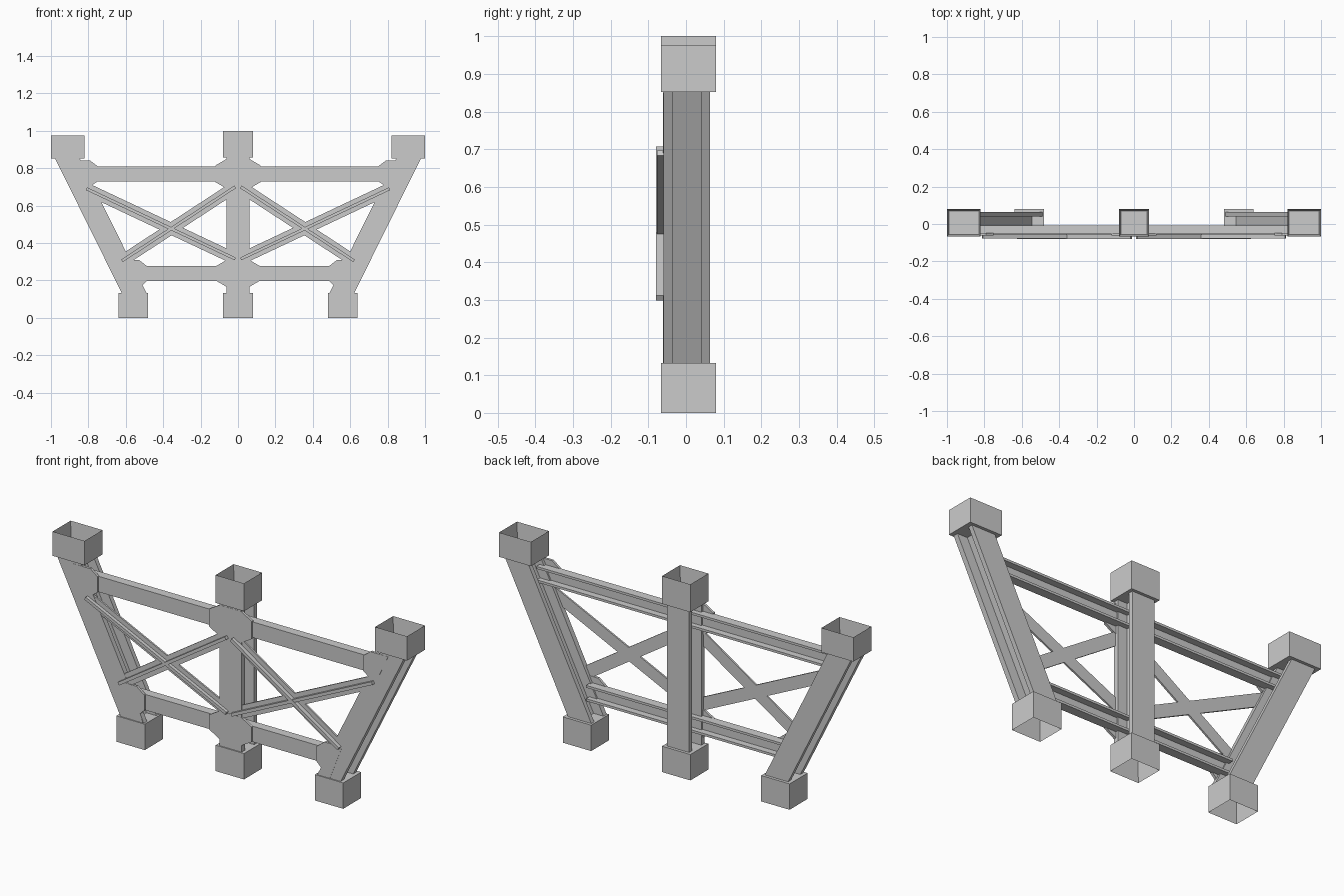
import bpy, bmesh, math
from mathutils import Vector

if "Cube" in bpy.data.objects:
    bpy.data.objects.remove(bpy.data.objects["Cube"])


def prism(name, pts, sweep):
    """Closed outline of 3D points swept along a vector."""
    bm = bmesh.new()
    face = bm.faces.new([bm.verts.new(p) for p in pts])
    out = bmesh.ops.extrude_face_region(bm, geom=[face])
    new = [g for g in out["geom"] if isinstance(g, bmesh.types.BMVert)]
    bmesh.ops.translate(bm, vec=Vector(sweep), verts=new)
    bmesh.ops.recalc_face_normals(bm, faces=bm.faces[:])
    mesh = bpy.data.meshes.new(name)
    bm.to_mesh(mesh)
    bm.free()
    ob = bpy.data.objects.new(name, mesh)
    bpy.context.collection.objects.link(ob)
    return ob


def plate(name, outline, y0, y1):
    return prism(name, [(x, y0, z) for x, z in outline], (0, y1 - y0, 0))


def post(name, width, low, high):
    """I-section post from low (x, z) to high (x, z), ends cut level."""
    w, t = width / 2, 0.01
    half = [(w, -0.06), (w, -0.034), (t, -0.034), (t, 0.041), (w, 0.041), (w, 0.064)]
    section = half + [(-x, y) for x, y in reversed(half)]
    return prism(name, [(low[0] + x, y, low[1]) for x, y in section],
                 (high[0] - low[0], 0, high[1] - low[1]))


def cup(name, x0, x1, z0, z1, open_top):
    """Square socket, open at one end, with thin walls inside its outline."""
    bm = bmesh.new()
    bmesh.ops.create_cube(bm, size=1)
    for v in bm.verts:
        v.co = ((x0 + x1) / 2 + v.co.x * (x1 - x0), 0.0065 + v.co.y * 0.145,
                (z0 + z1) / 2 + v.co.z * (z1 - z0))
    bm.normal_update()
    sign = 1 if open_top else -1
    mouth = [f for f in bm.faces if f.normal.z * sign > 0.9]
    bmesh.ops.inset_region(bm, faces=mouth, thickness=0.01, use_even_offset=True)
    bmesh.ops.translate(bm, vec=(0, 0, -sign * (z1 - z0 - 0.01)), verts=mouth[0].verts)
    mesh = bpy.data.meshes.new(name)
    bm.to_mesh(mesh)
    bm.free()
    ob = bpy.data.objects.new(name, mesh)
    bpy.context.collection.objects.link(ob)
    return ob


def strip(name, a, b, width, y0, y1):
    """Straight bar in the xz plane between a and b."""
    a, b = Vector(a), Vector(b)
    d = (b - a).normalized()
    n = Vector((-d.y, d.x)) * width / 2
    return plate(name, [a - n, b - n, b + n, a + n], y0, y1)


# Centre post and its end sockets
post("centre_post", 0.125, (0, 0.125), (0, 0.862))
cup("centre_foot_socket", -0.08, 0.08, 0, 0.132, False)
cup("centre_head_socket", -0.08, 0.08, 0.858, 1.0, True)

# Octagonal joint plates on the centre post
for label, lo, hi in (("lower", 0.165, 0.31), ("upper", 0.69, 0.85)):
    right = [(0.06, lo), (0.12, lo + 0.035), (0.12, hi - 0.035), (0.06, hi)]
    plate(f"{label}_centre_gusset", right + [(-x, z) for x, z in reversed(right)],
          -0.061, -0.048)

# Channel-shaped rails, open towards the back
for label, z0, z1, reach in (("lower", 0.198, 0.278, 0.57), ("upper", 0.73, 0.81, 0.85)):
    t, f, b = 0.012, -0.054, -0.008
    section = [(f, z0), (b, z0), (b, z0 + t), (f + t, z0 + t),
               (f + t, z1 - t), (b, z1 - t), (b, z1), (f, z1)]
    prism(f"{label}_rail", [(-reach, y, z) for y, z in section], (2 * reach, 0, 0))

# Everything that repeats on the two sides
for side, s in (("left", -1), ("right", 1)):
    post(f"{side}_leaning_post", 0.132, (s * 0.552, 0.125), (s * 0.916, 0.86))
    cup(f"{side}_foot_socket", *sorted((s * 0.48, s * 0.64)), 0, 0.132, False)
    cup(f"{side}_head_socket", *sorted((s * 0.82, s * 1.0)), 0.852, 0.976, True)

    # Joint plates
    upper = [(0.89, 0.84), (0.79, 0.84), (0.75, 0.81), (0.75, 0.73), (0.80, 0.695), (0.82, 0.69)]
    lower = [(0.63, 0.31), (0.53, 0.31), (0.485, 0.275), (0.485, 0.2),
             (0.515, 0.17), (0.495, 0.14), (0.495, 0.13), (0.56, 0.13)]
    for label, shape in (("upper", upper), ("lower", lower)):
        plate(f"{side}_{label}_gusset", [(s * x, z) for x, z in shape], -0.061, -0.048)

    # Crossed T-section braces: flat plate with a front rib
    for label, a, b, rib in (("falling", (0.81, 0.69), (0.015, 0.315), -0.077),
                             ("rising", (0.62, 0.305), (0.015, 0.70), -0.08)):
        a, b = (s * a[0], a[1]), (s * b[0], b[1])
        strip(f"{side}_{label}_brace_plate", a, b, 0.062, -0.059, -0.05)
        strip(f"{side}_{label}_brace_rib", a, b, 0.016, rib, -0.055)
